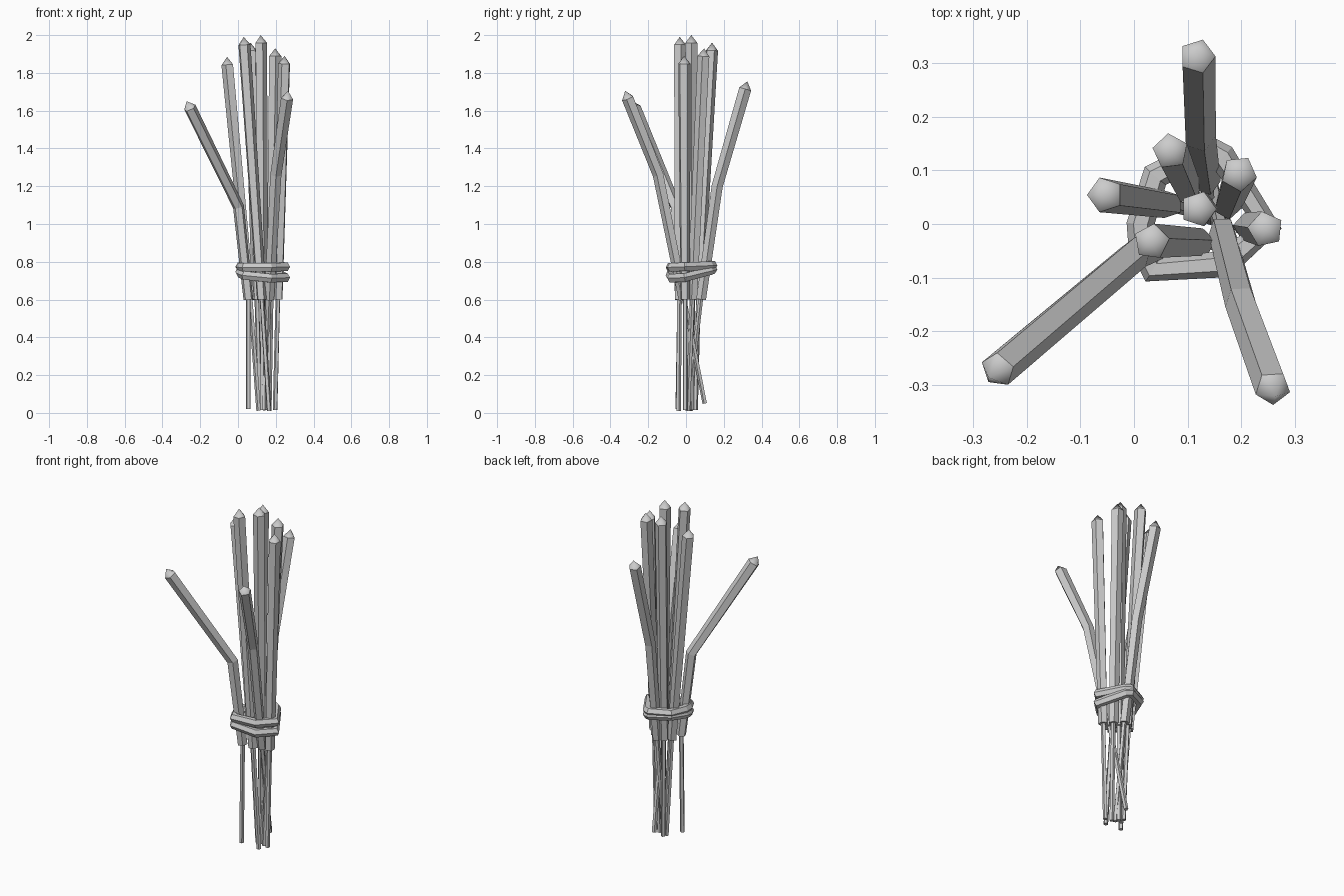
import bpy, bmesh
from math import sin, cos, pi, radians
from mathutils import Vector

if "Cube" in bpy.data.objects:
    bpy.data.objects.remove(bpy.data.objects["Cube"])


def sweep(name, pts, radii, sides, phase=0, ref=(1, 0, 0), closed=False, tip=None):
    """Sweep a polygon along a path; optional pointed tip at the end."""
    pts = [Vector(p) for p in pts]
    n = len(pts)
    bm = bmesh.new()
    rings = []
    for i, p in enumerate(pts):
        prev = pts[i - 1] if (i or closed) else p
        nxt = pts[(i + 1) % n] if (i < n - 1 or closed) else p
        t = Vector((0, 0, 0))
        for d in (p - prev, nxt - p):
            if d.length > 1e-6:
                t += d.normalized()
        t.normalize()
        u = Vector(ref)
        u = (u - t * u.dot(t)).normalized()
        v = t.cross(u)
        ring = []
        for k in range(sides):
            a = phase + 2 * pi * k / sides
            ring.append(bm.verts.new(p + (u * cos(a) + v * sin(a)) * radii[i]))
        rings.append(ring)
    for i in range(n if closed else n - 1):
        a, b = rings[i], rings[(i + 1) % n]
        for k in range(sides):
            m = (k + 1) % sides
            bm.faces.new((a[k], a[m], b[m], b[k]))
    if not closed:
        bm.faces.new(rings[0][::-1])
        if tip is None:
            bm.faces.new(rings[-1])
        else:
            apex = bm.verts.new(tip)
            for k in range(sides):
                f = bm.faces.new((rings[-1][k], rings[-1][(k + 1) % sides], apex))
                f.smooth = True
    bmesh.ops.recalc_face_normals(bm, faces=bm.faces)
    me = bpy.data.meshes.new(name)
    bm.to_mesh(me)
    bm.free()
    ob = bpy.data.objects.new(name, me)
    bpy.context.collection.objects.link(ob)
    return ob


# Each stick: base at z 0.6, optional knee, tip, foot, twist of the section
STICKS = [
    ((0.055, -0.035, .6), (0.003, -0.055, 1.09), (-0.272, -0.287, 1.65), (0.055, -0.045, .02), 20),
    ((0.165, -0.012, .6), (0.20, -0.145, 1.26), (0.265, -0.322, 1.705), (0.14, 0.10, .05), 55),
    ((0.135, 0.08, .6), (0.122, 0.165, 1.20), (0.118, 0.325, 1.755), (0.14, 0.01, .015), 0),
    ((0.065, 0.037, .6), None, (-0.058, 0.055, 1.885), (0.11, 0.025, .012), 36),
    ((0.125, -0.035, .6), None, (0.03, -0.033, 1.99), (0.165, -0.04, .01), 10),
    ((0.10, 0.065, .6), None, (0.067, 0.138, 1.96), (0.115, 0.05, .015), 25),
    ((0.13, 0.03, .6), None, (0.12, 0.028, 2.0), (0.13, 0.03, .015), 0),
    ((0.175, 0.035, .6), None, (0.197, 0.096, 1.93), (0.165, 0.01, .01), 60),
    ((0.212, -0.005, .6), None, (0.247, -0.01, 1.89), (0.197, -0.005, .015), 30),
]
for i, (base, knee, tip, foot, twist) in enumerate(STICKS, 1):
    path = [Vector(base)] + ([Vector(knee)] if knee else [])
    top = Vector(tip)
    path.append(top + (path[-1] - top).normalized() * 0.042)
    radii = [0.027, 0.031, 0.034] if knee else [0.027, 0.034]
    # Coated rod with pointed end
    sweep(f"rod_{i}", path, radii, 5, radians(twist), tip=top)
    # Thin bare handle
    sweep(f"handle_{i}", [foot, Vector(base) + Vector((0, 0, .02))], [0.013, 0.013], 5, radians(twist))

# Cord tied round the bundle: one level turn and one tilted turn
LOOP = [(0.035, -0.085), (0.17, -0.075), (0.25, -0.005), (0.165, 0.125),
        (0.14, 0.14), (0.04, 0.09), (0.012, 0.0), (0.015, -0.04)]
level = [(x, y, 0.775 + 0.05 * (y - 0.02)) for x, y in LOOP]
tilted = [(x, y, 0.737 - 0.13 * (x - 0.13) + 0.20 * (y - 0.02)) for x, y in LOOP]
sweep("cord_upper", level, [0.026] * 8, 6, radians(30), (0, 0, 1), True)
sweep("cord_lower", tilted, [0.026] * 8, 6, radians(30), (0, 0, 1), True)
